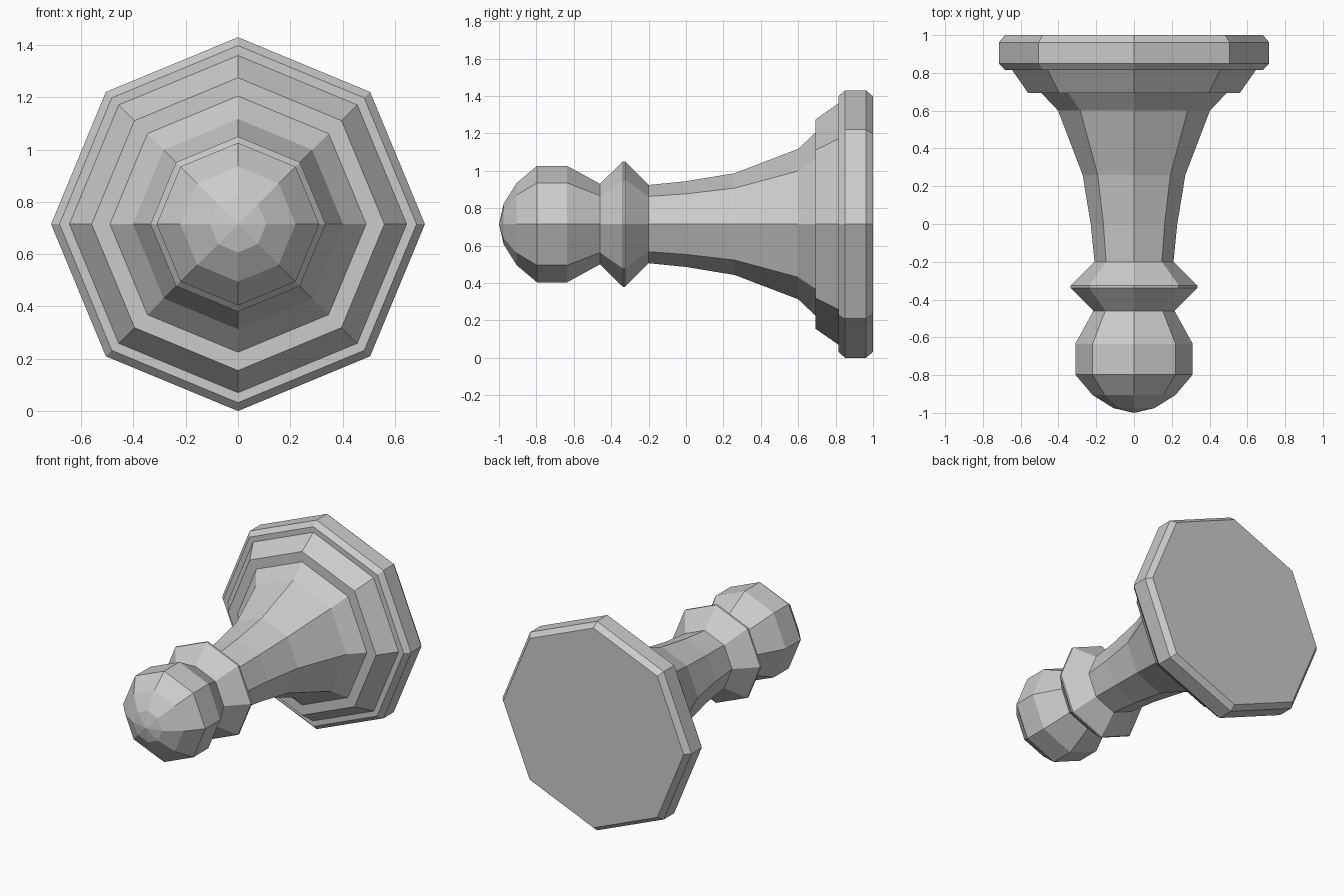
import bpy, bmesh
from math import sin, cos, tau

if "Cube" in bpy.data.objects:
    bpy.data.objects.remove(bpy.data.objects["Cube"])

SIDES = 8
AXIS_Z = 0.715


def lathe(name, profile):
    """Turn (y, radius) points into a closed eight-sided solid around the y axis."""
    bm = bmesh.new()
    rings = []
    for y, r in profile:
        if r == 0:
            rings.append([bm.verts.new((0, y, AXIS_Z))] * SIDES)
        else:
            rings.append([bm.verts.new((r * cos(tau * i / SIDES), y,
                                        AXIS_Z + r * sin(tau * i / SIDES)))
                          for i in range(SIDES)])
    for a, b in zip(rings, rings[1:]):
        for i in range(SIDES):
            j = (i + 1) % SIDES
            bm.faces.new(list(dict.fromkeys((a[i], a[j], b[j], b[i]))))
    for end in (rings[0], rings[-1]):
        if end[0] is not end[1]:
            bm.faces.new(end)
    bmesh.ops.recalc_face_normals(bm, faces=bm.faces)
    mesh = bpy.data.meshes.new(name)
    bm.to_mesh(mesh)
    bm.free()
    obj = bpy.data.objects.new(name, mesh)
    bpy.context.collection.objects.link(obj)
    return obj


# Whole turned piece: ball head, collar, flared stem, stepped base
lathe("turned_pawn", [
    # ball head
    (-1.0, 0), (-0.975, 0.108), (-0.905, 0.22), (-0.797, 0.311), (-0.635, 0.311),
    # collar
    (-0.46, 0.215), (-0.338, 0.335), (-0.325, 0.335),
    # flared stem
    (-0.2, 0.209), (0.0, 0.229), (0.26, 0.272), (0.6, 0.402), (0.693, 0.49),
    # stepped base with bevelled rim
    (0.693, 0.56), (0.815, 0.645), (0.815, 0.683), (0.85, 0.715),
    (0.962, 0.715), (1.0, 0.683),
])
